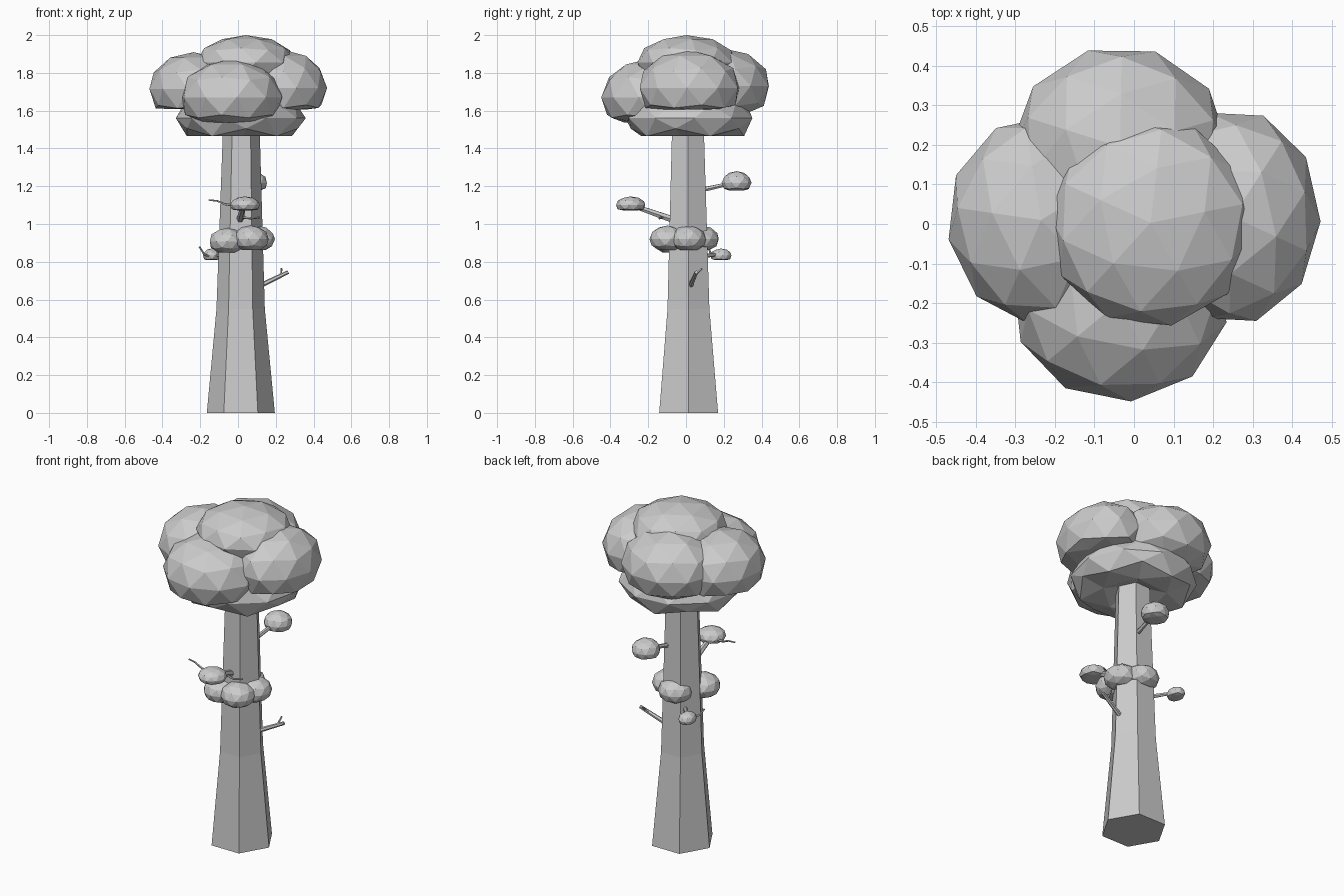
import bpy, bmesh, math
from mathutils import Vector, Matrix

if "Cube" in bpy.data.objects:
    bpy.data.objects.remove(bpy.data.objects["Cube"])

GREY = (0.6, 0.6, 0.6, 1)
grey = bpy.data.materials.new("plain grey")
grey.use_nodes = True
grey.diffuse_color = GREY
grey.node_tree.nodes["Principled BSDF"].inputs["Base Color"].default_value = GREY


def finish(name, bm):
    bmesh.ops.recalc_face_normals(bm, faces=bm.faces)
    mesh = bpy.data.meshes.new(name)
    bm.to_mesh(mesh)
    bm.free()
    mesh.materials.append(grey)
    obj = bpy.data.objects.new(name, mesh)
    bpy.context.collection.objects.link(obj)
    return obj


def leaf_clump(name, centre, radii, turn=0.0, floor=1.0, shape=None):
    """Faceted, squashed ball of leaves, flattened below -floor of its height."""
    bm = bmesh.new()
    bmesh.ops.create_icosphere(bm, subdivisions=2, radius=1)
    for v in bm.verts:
        v.co.z = max(v.co.z, -floor)
    bm.transform(Matrix.Translation(centre) @ Matrix.Diagonal((*radii, 1))
                 @ Matrix.Rotation(turn, 4, "Z"))
    if shape:
        for v in bm.verts:
            shape(v.co)
    return finish(name, bm)


def limb(name, rings, sides=6):
    """Tapered tube through (centre, radius) rings, kept level for upright limbs."""
    bm = bmesh.new()
    path = [Vector(p) for p, r in rings]
    loops = []
    for i, (p, r) in enumerate(rings):
        d = path[min(i + 1, len(path) - 1)] - path[max(i - 1, 0)]
        up = Vector((0, 0, 1))
        rot = Matrix() if d.angle(up) < 0.1 else up.rotation_difference(d).to_matrix().to_4x4()
        loops.append([bm.verts.new(path[i] + rot @ Vector(
            (r * math.cos(a), r * math.sin(a), 0)))
            for a in (math.tau * k / sides for k in range(sides))])
    for low, high in zip(loops, loops[1:]):
        for k in range(sides):
            n = (k + 1) % sides
            bm.faces.new((low[k], low[n], high[n], high[k]))
    bm.faces.new(loops[0][::-1])
    bm.faces.new(loops[-1])
    return finish(name, bm)


# Six-sided trunk, flared at the foot
limb("trunk", [((0.015, 0.014, 0), 0.18), ((0.014, 0.013, 0.55), 0.128),
               ((0.018, 0.01, 1.6), 0.094)])

# Crown: upper clumps around a wide lower one
leaf_clump("crown_top", (0.042, 0.003, 1.855), (0.265, 0.265, 0.145), 0.2)
leaf_clump("crown_right", (-0.235, 0.01, 1.715), (0.238, 0.265, 0.195), 0.5, 0.55)
leaf_clump("crown_left", (0.25, 0.018, 1.72), (0.222, 0.273, 0.2), 0.9, 0.57)
leaf_clump("crown_front", (-0.035, -0.195, 1.67), (0.275, 0.255, 0.205), 0.1, 0.65)
leaf_clump("crown_back", (-0.035, 0.195, 1.73), (0.275, 0.255, 0.2), 0.3, 0.75)


def hollow_underside(co):
    reach = math.hypot(co.x - 0.015, co.y - 0.015)
    if co.z < 1.53:
        co.z = 1.505 if reach > 0.3 else 1.465 if reach > 0.15 else 1.525


leaf_clump("crown_base", (0.015, 0.015, 1.56), (0.345, 0.345, 0.17), 0.4,
           shape=hollow_underside)

# Belt of small clumps around the trunk
for i, (x, y, z) in enumerate([(-0.058, -0.078, 0.908), (0.068, -0.098, 0.92),
                               (0.1, 0.012, 0.92), (0.012, 0.08, 0.92)]):
    leaf_clump(f"belt_clump_{i + 1}", (x, y, z), (0.096, 0.096, 0.072), i * 0.5, 0.8)

# Side branches with their leaf tufts
limb("front_branch", [((0.01, -0.06, 1.02), 0.02), ((0.03, -0.29, 1.1), 0.013)])
leaf_clump("front_tuft", (0.037, -0.293, 1.1), (0.08, 0.079, 0.046), 0.2, 0.6)
limb("back_branch", [((0.05, 0.06, 1.175), 0.014), ((0.075, 0.26, 1.22), 0.01)])
leaf_clump("back_tuft", (0.077, 0.268, 1.218), (0.079, 0.079, 0.062), 0.6, 0.65)
limb("low_branch", [((-0.05, 0.08, 0.83), 0.012), ((-0.14, 0.19, 0.84), 0.008)])
leaf_clump("low_tuft", (-0.14, 0.185, 0.832), (0.046, 0.057, 0.038), 0.4, 0.6)
limb("bare_branch", [((0.1, 0.02, 0.665), 0.014), ((0.265, 0.055, 0.745), 0.01)])

# Thin twigs
twigs = {
    "front_twig": [(0.0, -0.27, 1.095), (-0.07, -0.25, 1.105), (-0.11, -0.245, 1.122),
                   (-0.155, -0.24, 1.127)],
    "inner_twig": [(0.02, -0.13, 1.035), (0.07, -0.14, 1.03), (0.115, -0.12, 1.035)],
    "low_twig": [(-0.13, 0.15, 0.82), (-0.18, 0.13, 0.84), (-0.205, 0.12, 0.88)],
    "bare_twig": [(0.2, 0.04, 0.715), (0.228, 0.055, 0.735), (0.23, 0.085, 0.765)],
}
for name, points in twigs.items():
    limb(name, [(p, 0.007 - 0.001 * i) for i, p in enumerate(points)], 5)
